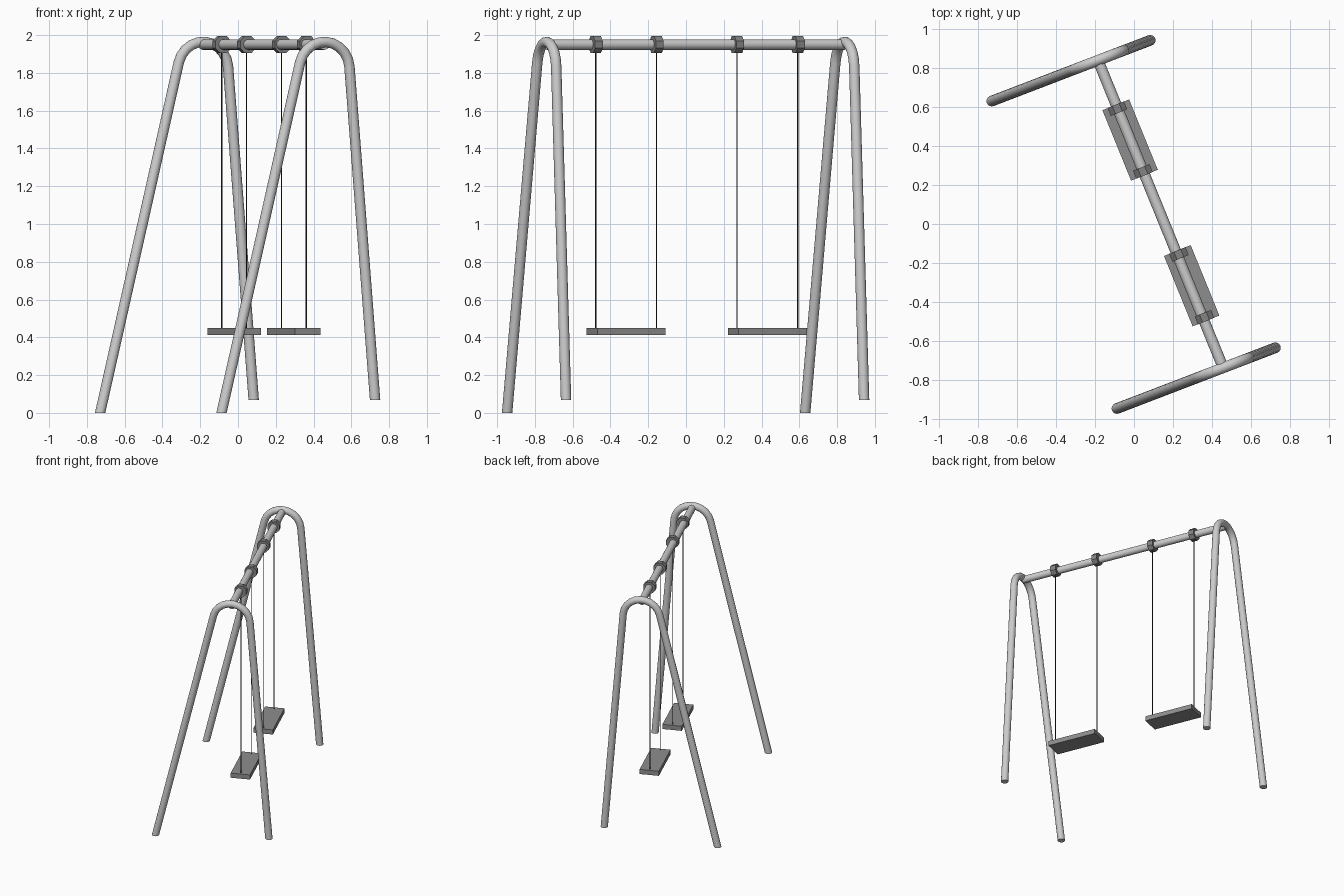
import bpy, bmesh, math
from mathutils import Vector, Matrix

cube = bpy.data.objects.get("Cube")
if cube:
    bpy.data.objects.remove(cube, do_unlink=True)


def material(name, value):
    m = bpy.data.materials.new(name)
    m.use_nodes = True
    colour = (value, value, value, 1)
    m.diffuse_color = colour
    m.node_tree.nodes["Principled BSDF"].inputs["Base Color"].default_value = colour
    return m


STEEL = material("light grey steel", 0.61)
SEAT = material("dark grey seat", 0.27)
CLAMP = material("dark grey clamp", 0.23)
ROPE = material("black rope", 0.03)
UP = Vector((0, 0, 1))


def finish(name, bm, mat, smooth=False):
    bmesh.ops.recalc_face_normals(bm, faces=bm.faces)
    me = bpy.data.meshes.new(name)
    bm.to_mesh(me)
    bm.free()
    me.materials.append(mat)
    ob = bpy.data.objects.new(name, me)
    bpy.context.collection.objects.link(ob)
    if smooth:
        bpy.ops.object.select_all(action="DESELECT")
        ob.select_set(True)
        bpy.context.view_layer.objects.active = ob
        bpy.ops.object.shade_smooth_by_angle(angle=math.radians(40))


def tube(name, path, side, radius, sides, mat):
    """Sweep a circle along a planar arch; side is the plane's normal.
    The end rings are cut level with the ground."""
    bm = bmesh.new()
    rings = []
    last = len(path) - 1
    for i, p in enumerate(path):
        if i == 0:
            t = UP
        elif i == last:
            t = -UP
        else:
            t = (path[i + 1] - p).normalized() + (p - path[i - 1]).normalized()
        across = side.cross(t).normalized()
        ring = []
        for k in range(sides):
            a = math.tau * k / sides
            ring.append(bm.verts.new(p + radius * (math.cos(a) * side + math.sin(a) * across)))
        rings.append(ring)
    for a, b in zip(rings, rings[1:]):
        for k in range(sides):
            j = (k + 1) % sides
            bm.faces.new((a[k], a[j], b[j], b[k]))
    bm.faces.new(rings[0])
    bm.faces.new(rings[-1])
    finish(name, bm, mat, True)


def rod(name, a, b, radius, sides, mat, smooth=True, turn=0.0):
    """Straight capped cylinder between two points."""
    bm = bmesh.new()
    d = b - a
    z = d.normalized()
    x = UP.cross(z).normalized() if abs(z.z) < 0.9 else Vector((1, 0, 0))
    basis = Matrix((x, z.cross(x), z)).transposed().to_4x4()
    place = Matrix.Translation((a + b) / 2) @ basis @ Matrix.Rotation(turn, 4, "Z")
    bmesh.ops.create_cone(bm, cap_ends=True, segments=sides, radius1=radius,
                          radius2=radius, depth=d.length, matrix=place)
    finish(name, bm, mat, smooth)


# End frames: two unequal splayed legs joined by a round arch
along = Vector((0.811, 0.311, 0)).normalized()
side = along.cross(UP)
ARCH_S, ARCH_Z, ARCH_R = 0.584, 1.822, 0.142
profile = [(0, 0)]
for i in range(11):
    a = math.radians(166.4 + (4.7 - 166.4) * i / 10)
    profile.append((ARCH_S + ARCH_R * math.cos(a), ARCH_Z + ARCH_R * math.sin(a)))
profile.append((0.871, 0.068))

tops = []
for name, foot in (("front_frame", Vector((-0.0875, -0.947, 0))),
                   ("back_frame", Vector((-0.73, 0.631, 0)))):
    tube(name, [foot + along * s + UP * z for s, z in profile], side, 0.0275, 16, STEEL)
    tops.append(foot + along * ARCH_S + UP * 1.95)

# Crossbeam from arch to arch
rod("crossbeam", tops[0], tops[1], 0.028, 16, STEEL)
beam = (tops[1] - tops[0]).normalized()

# Two swings: clamps, ropes and seat
for label, centre in (("front", Vector((0.296, -0.317, 1.95))),
                      ("back", Vector((-0.02, 0.431, 1.95)))):
    for end, offset in (("front", -0.174), ("back", 0.174)):
        p = centre + beam * offset
        rod(f"{label}_swing_{end}_clamp", p - beam * 0.022, p + beam * 0.022,
            0.049, 8, CLAMP, False, math.pi / 8)
        rod(f"{label}_swing_{end}_rope", Vector((p.x, p.y, 0.44)), p, 0.0032, 8, ROPE)
    bm = bmesh.new()
    place = (Matrix.Translation((centre.x, centre.y, 0.431))
             @ Matrix.Rotation(math.atan2(beam.y, beam.x), 4, "Z")
             @ Matrix.Diagonal((0.39, 0.148, 0.038, 1)))
    bmesh.ops.create_cube(bm, size=1, matrix=place)
    finish(f"{label}_swing_seat", bm, SEAT)
